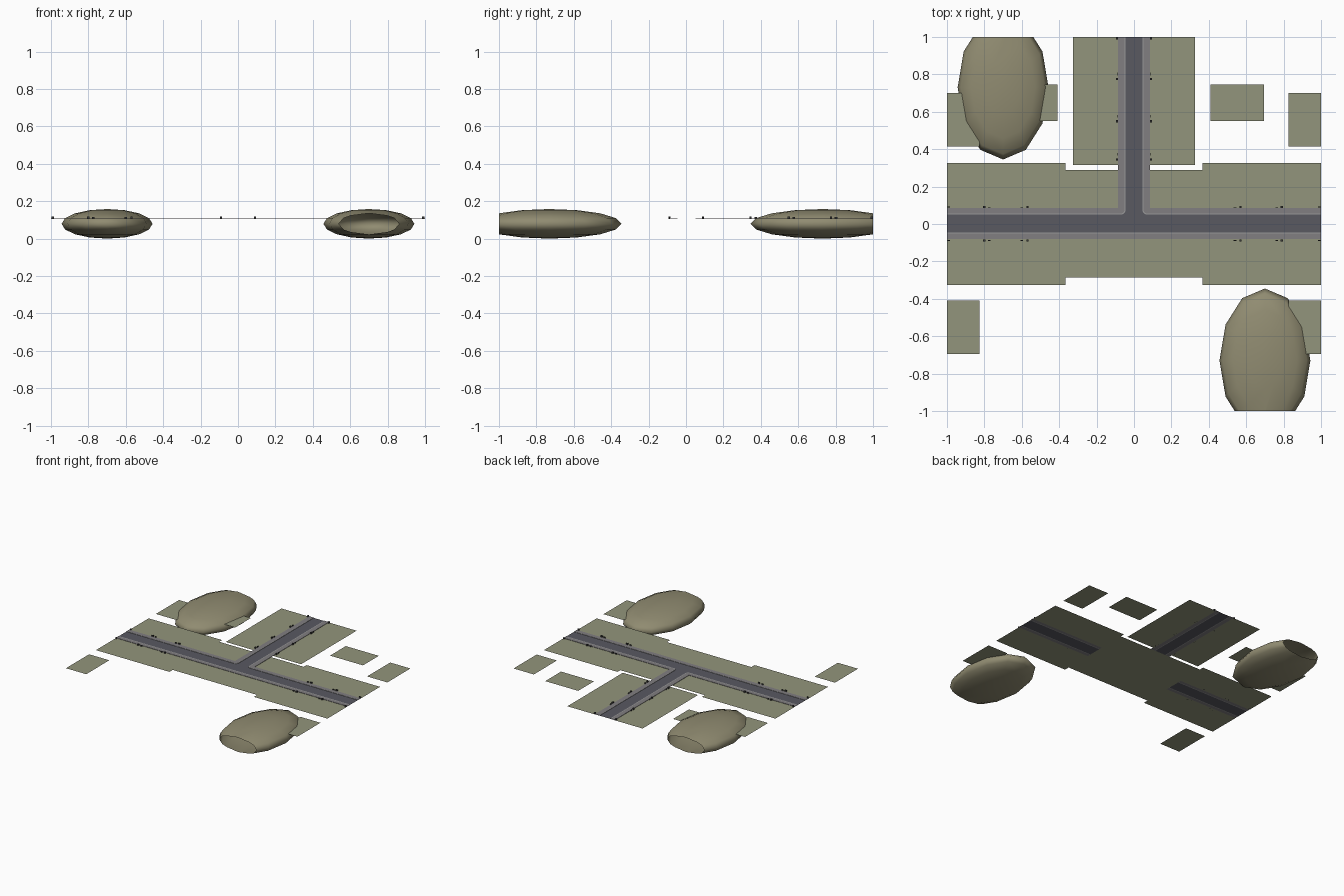
import bpy, bmesh, math
from mathutils import Vector, Matrix

if "Cube" in bpy.data.objects:
    bpy.data.objects.remove(bpy.data.objects["Cube"])


def material(name, rgb):
    m = bpy.data.materials.new(name)
    m.diffuse_color = (*rgb, 1)
    m.use_nodes = True
    m.node_tree.nodes["Principled BSDF"].inputs["Base Color"].default_value = m.diffuse_color
    return m


GRASS = material("grass", (0.29, 0.30, 0.20))
EARTH = material("earth", (0.28, 0.26, 0.165))
ASPHALT = material("asphalt", (0.10, 0.10, 0.12))
PAVING = material("paving", (0.22, 0.21, 0.22))
KERB = material("kerb", (0.32, 0.32, 0.32))
DARK = material("dark", (0.04, 0.04, 0.04))

Z_GROUND, Z_ROAD, Z_PAVE = 0.1055, 0.1065, 0.109


def finish(name, bm, mat):
    me = bpy.data.meshes.new(name)
    bm.to_mesh(me)
    bm.free()
    me.materials.append(mat)
    ob = bpy.data.objects.new(name, me)
    bpy.context.collection.objects.link(ob)
    return ob


def slab(name, outlines, z, mat, height=0):
    """Flat polygons at height z, optionally extruded upward."""
    bm = bmesh.new()
    for pts in outlines:
        f = bm.faces.new([bm.verts.new((x, y, z)) for x, y in pts])
        f.normal_update()
        if f.normal.z < 0:
            f.normal_flip()
        if height:
            top = bmesh.ops.extrude_face_region(bm, geom=[f], use_keep_orig=True)
            verts = [v for v in top["geom"] if isinstance(v, bmesh.types.BMVert)]
            bmesh.ops.translate(bm, vec=(0, 0, height), verts=verts)
            f.normal_flip()
    return finish(name, bm, mat)


def rect(x0, x1, y0, y1):
    return [(x0, y0), (x1, y0), (x1, y1), (x0, y1)]


def mirrored(pts):
    return [(-x, y) for x, y in pts]


def both(outlines):
    return outlines + [mirrored(p) for p in outlines]


# Ground: solid centre, verges beside each road arm, loose outer patches
slab("centre_ground", [rect(-0.365, 0.365, -0.285, 0.29)], Z_GROUND, GRASS)
slab("road_verges", both([rect(0.365, 1, 0.08, 0.325), rect(0.365, 1, -0.325, -0.075),
                          rect(0.08, 0.325, 0.315, 1)]), Z_GROUND, GRASS)
slab("outer_patches", both([rect(0.825, 1, 0.415, 0.70), rect(0.41, 0.695, 0.55, 0.745),
                            rect(0.825, 1, -0.695, -0.41)]), Z_GROUND, GRASS)

# T-shaped road
half = [(1, -0.045), (1, 0.05), (0.08, 0.05), (0.045, 0.085), (0.045, 1)]
slab("road", [half + mirrored(half)[::-1]], Z_ROAD, ASPHALT)


def corner_path(d):
    """Road edge moved outward by d, rounded at the junction."""
    r = 0.025 - d
    arc = [(0.07 - r * math.cos(a), 0.075 - r * math.sin(a))
           for a in (math.pi / 2 * (1 - i / 6) for i in range(7))]
    return [(1, 0.05 + d)] + arc + [(0.045 + d, 1)]


# Pavements with a lighter kerb strip
k = 0.006
outer = [(0.085, 1), (0.085, 0.085), (1, 0.085)]
slab("pavements", both([corner_path(k) + outer]) + [rect(-1, 1, -0.08, -0.045 - k)],
     Z_ROAD, PAVING, Z_PAVE - Z_ROAD)
slab("kerbs", both([corner_path(0) + corner_path(k)[::-1]]) + [rect(-1, 1, -0.045 - k, -0.045)],
     Z_ROAD, KERB, Z_PAVE - Z_ROAD)

# Small dark street fixtures: a block and a low bar next to it
bm = bmesh.new()


def block(x, y, sx, sy, sz):
    m = Matrix.Translation((x, y, Z_GROUND + sz / 2)) @ Matrix.Diagonal((sx, sy, sz, 1))
    bmesh.ops.create_cube(bm, size=1, matrix=m)


for y in (-0.088, 0.09):
    for x, bar in ((-0.8, 0.026), (-0.57, -0.03), (0.57, -0.03), (0.79, -0.026)):
        block(x, y, 0.012, 0.01, 0.012)
        block(x + bar, y, 0.014, 0.004, 0.009)
    for x in (-0.99, 0.99):
        block(x, y, 0.012, 0.006, 0.012)
for x in (-0.09, 0.09):
    for y in (0.345, 0.55, 0.775):
        block(x, y, 0.01, 0.012, 0.012)
        block(x, y + 0.027, 0.004, 0.014, 0.009)
    block(x, 0.993, 0.01, 0.012, 0.012)
finish("street_fixtures", bm, DARK)

# Flattened hills, cut open at the edge of the plot
for name, x, y in (("back_hill", -0.7, 0.73), ("front_hill", 0.7, -0.73)):
    bm = bmesh.new()
    m = (Matrix.Translation((x, y, 0.079)) @ Matrix.Diagonal((0.243, 0.385, 0.079, 1))
         @ Matrix.Rotation(math.pi / 2, 4, "Z"))
    bmesh.ops.create_uvsphere(bm, u_segments=12, v_segments=8, radius=1, matrix=m)
    side = math.copysign(1, y)
    bmesh.ops.bisect_plane(bm, geom=bm.verts[:] + bm.edges[:] + bm.faces[:],
                           plane_co=Vector((0, side, 0)), plane_no=Vector((0, side, 0)),
                           clear_outer=True)
    for f in bm.faces:
        f.smooth = True
    finish(name, bm, EARTH)
